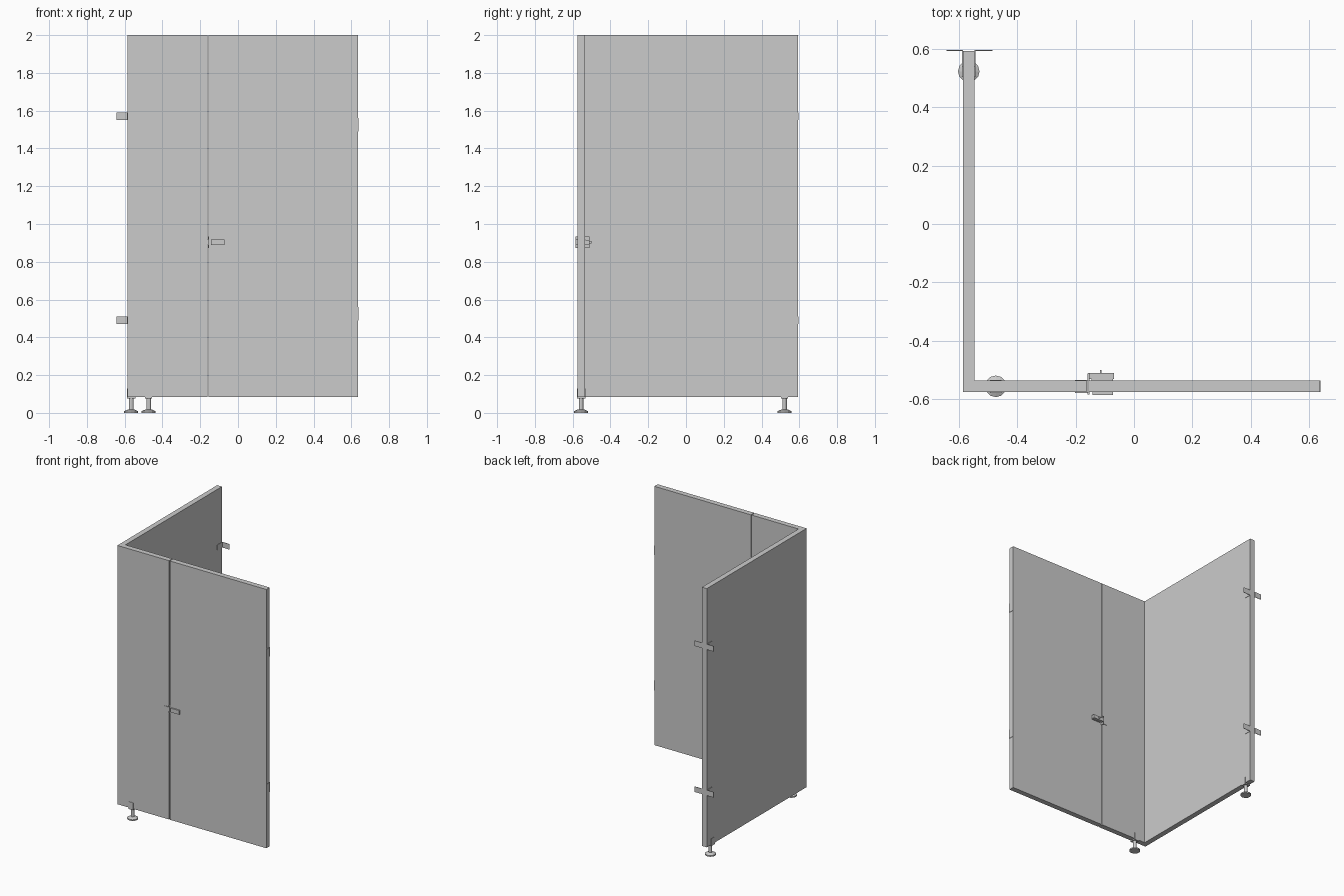
import bpy
from mathutils import Matrix, Vector

if "Cube" in bpy.data.objects:
    bpy.data.objects.remove(bpy.data.objects["Cube"])


def box(name, x, y, z):
    """Box from three (min, max) ranges."""
    bpy.ops.mesh.primitive_cube_add(size=1)
    o = bpy.context.object
    o.name = name
    size = [b - a for a, b in (x, y, z)]
    mid = [(a + b) / 2 for a, b in (x, y, z)]
    o.data.transform(Matrix.Translation(mid) @ Matrix.Diagonal((*size, 1)))
    return o


def cyl(name, r1, r2, x, y, z0, z1, sides=12):
    bpy.ops.mesh.primitive_cone_add(vertices=sides, radius1=r1, radius2=r2,
                                    depth=z1 - z0, location=(x, y, (z0 + z1) / 2))
    bpy.context.object.name = name


# Panels
X0, X1, Y0, Y1 = -0.585, 0.635, -0.575, 0.592
T, Z0, Z1 = 0.039, 0.085, 2.0
YI = Y0 + T
box("side_panel", (X0, X0 + T), (Y0, Y1), (Z0, Z1))
box("front_fixed_panel", (X0 + T, -0.162), (Y0, YI), (Z0, Z1))
box("door", (-0.156, X1), (Y0, YI), (Z0, Z1))


# Adjustable feet with a U-shaped shoe gripping the panel
def foot(name, x, y, along_x):
    cyl(name + "_disc", 0.037, 0.037, x, y, 0.0, 0.009)
    cyl(name + "_dome", 0.037, 0.015, x, y, 0.009, 0.019)
    cyl(name + "_stem", 0.012, 0.012, x, y, 0.015, 0.082)
    h, w, t = 0.019, T / 2 + 0.003, 0.003

    def part(suffix, a, c, z):
        rx, ry = (a, c) if along_x else (c, a)
        box(name + suffix, (x + rx[0], x + rx[1]), (y + ry[0], y + ry[1]), z)

    part("_shoe_base", (-h, h), (-w, w), (0.076, Z0))
    for s in (-1, 1):
        part("_shoe_cheek", (-h, h), tuple(sorted((s * w, s * (w - t)))), (0.076, 0.13))


foot("front_foot", -0.473, Y0 + T / 2, True)
foot("rear_foot", X0 + T / 2, 0.522, False)

# Wall brackets: an angle on each face of the side panel
for z in (0.47, 1.55):
    zr = (z, z + 0.04)
    box("wall_bracket_outer_flange", (-0.642, X0), (Y1, Y1 + 0.003), zr)
    box("wall_bracket_inner_flange", (X0 + T, -0.485), (Y1, Y1 + 0.003), zr)
    box("wall_bracket_outer_leg", (X0 - 0.003, X0), (Y1 - 0.055, Y1), zr)
    box("wall_bracket_inner_leg", (X0 + T, X0 + T + 0.003), (Y1 - 0.055, Y1), zr)

# Hinge plates on the free edge of the door
for z in (0.49, 1.49):
    box("hinge_plate", (X1, X1 + 0.003), (Y0, YI), (z, z + 0.07))

# Latch: keeper on the fixed panel, stop plate, bolt and knob on the door
ZL = (0.888, 0.918)
box("keeper_front", (-0.202, -0.159), (Y0 - 0.003, Y0), ZL)
box("keeper_back", (-0.202, -0.159), (YI, YI + 0.003), ZL)
box("keeper_edge", (-0.162, -0.159), (Y0 - 0.003, YI + 0.003), ZL)
box("door_stop_front", (-0.159, -0.153), (Y0 - 0.009, Y0), (0.872, 0.934))
box("door_stop_back", (-0.159, -0.153), (YI, -0.512), (0.872, 0.934))
box("latch_front_plate", (-0.142, -0.072), (Y0 - 0.01, Y0), ZL)
box("latch_back_plate", (-0.145, -0.072), (YI, YI + 0.005), ZL)
box("latch_bolt", (-0.156, -0.068), (YI + 0.005, -0.51), (0.89, 0.916))
box("latch_knob", (-0.117, -0.111), (-0.51, -0.5), (0.896, 0.91))
